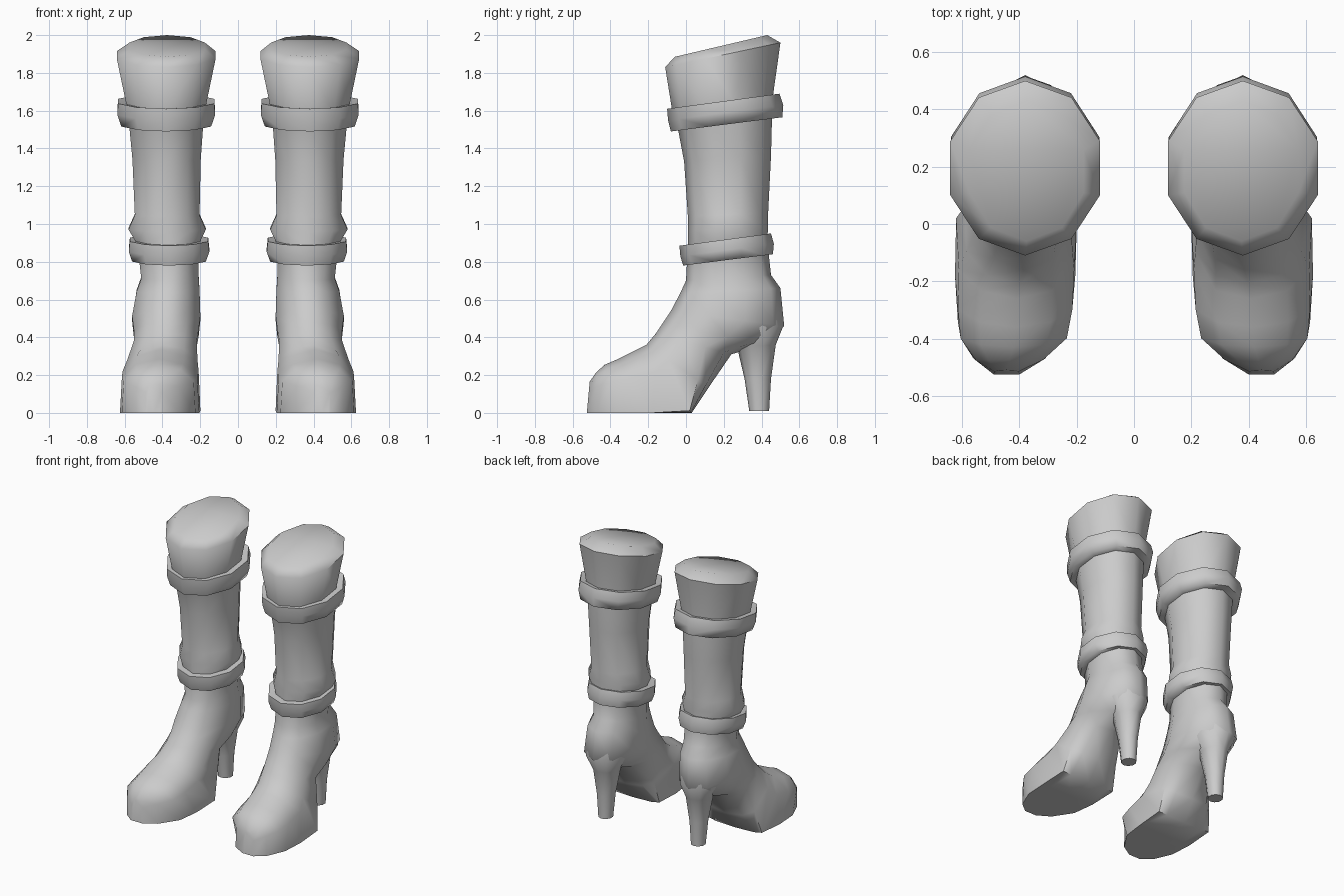
import bpy, bmesh, math

SIDES = 10
leather = bpy.data.materials.new("grey leather")
leather.diffuse_color = (0.6, 0.6, 0.6, 1)


def ring(bm, front, back, cx, hw, flat=0.0):
    """Ten-sided tilted ring between a front and a back (y, z) point; flat squares off its back half."""
    verts = []
    for i in range(SIDES):
        a = 2 * math.pi * i / SIDES
        c, s = math.cos(a), math.sin(a)
        if c < -0.01:
            wide = 0.0 if abs(s) < 0.01 else math.copysign(1.0 if c > -0.5 else 0.72, s)
            c += (-1 - c) * flat
            s += (wide - s) * flat
        t = (1 - c) / 2
        verts.append(bm.verts.new((cx + hw * s,
                                   front[0] + (back[0] - front[0]) * t,
                                   front[1] + (back[1] - front[1]) * t)))
    return verts


def loft(name, rows, closed=False, angle=60):
    """Skin a list of rings, mirror it to the other foot and smooth it."""
    bm = bmesh.new()
    rings = [ring(bm, *r) for r in rows]
    pairs = list(zip(rings, rings[1:]))
    if closed:
        pairs.append((rings[-1], rings[0]))
    else:
        bm.faces.new(rings[0])
        bm.faces.new(rings[-1])
    for a, b in pairs:
        for i in range(SIDES):
            j = (i + 1) % SIDES
            bm.faces.new((a[i], a[j], b[j], b[i]))
    bmesh.ops.recalc_face_normals(bm, faces=bm.faces)
    me = bpy.data.meshes.new(name)
    bm.to_mesh(me)
    bm.free()
    me.materials.append(leather)
    ob = bpy.data.objects.new(name, me)
    bpy.context.collection.objects.link(ob)
    ob.modifiers.new("other foot", 'MIRROR').use_mirror_merge = False
    bpy.ops.object.select_all(action='DESELECT')
    ob.select_set(True)
    bpy.context.view_layer.objects.active = ob
    bpy.ops.object.shade_smooth_by_angle(angle=math.radians(angle))
    return ob


# Shaft, ankle and foot: front point, back point, centre x, half width, flatness of the sole
loft("boot_body", [
    ((-0.06, 1.885), (0.43, 2.00), 0.375, 0.21),
    ((-0.11, 1.83), (0.50, 1.96), 0.38, 0.275),
    ((-0.07, 1.58), (0.455, 1.64), 0.38, 0.215),
    ((-0.04, 1.49), (0.455, 1.55), 0.38, 0.205),
    ((-0.01, 1.33), (0.45, 1.36), 0.378, 0.19),
    ((0.01, 1.04), (0.435, 1.06), 0.375, 0.18),
    ((0.01, 0.96), (0.435, 0.99), 0.375, 0.215),
    ((0.01, 0.88), (0.43, 0.91), 0.37, 0.17),
    ((0.0, 0.70), (0.45, 0.73), 0.36, 0.16),
    ((-0.03, 0.635), (0.50, 0.66), 0.37, 0.175),
    ((-0.08, 0.54), (0.52, 0.46), 0.38, 0.19),
    ((-0.12, 0.48), (0.40, 0.36), 0.38, 0.18),
    ((-0.16, 0.42), (0.24, 0.31), 0.385, 0.175),
    ((-0.21, 0.36), (0.12, 0.135), 0.40, 0.195, 0.5),
    ((-0.26, 0.335), (0.03, 0.0), 0.41, 0.212, 0.9),
    ((-0.36, 0.285), (-0.18, 0.0), 0.415, 0.21, 1),
    ((-0.43, 0.255), (-0.34, 0.0), 0.42, 0.195, 1),
    ((-0.475, 0.215), (-0.47, 0.0), 0.435, 0.125, 1),
    ((-0.51, 0.165), (-0.525, 0.0), 0.445, 0.045, 1),
])

# Heel, flaring up into the back of the boot
loft("heel", [
    ((0.335, 0.01), (0.44, 0.01), 0.37, 0.05),
    ((0.31, 0.18), (0.45, 0.18), 0.37, 0.062),
    ((0.27, 0.35), (0.475, 0.36), 0.37, 0.09),
    ((0.20, 0.44), (0.515, 0.46), 0.375, 0.145),
    ((0.15, 0.56), (0.49, 0.58), 0.375, 0.13),
])

# Tilted straps round the calf and the ankle
loft("calf_strap", [
    ((-0.02, 1.61), (0.41, 1.67), 0.38, 0.18),
    ((-0.10, 1.61), (0.495, 1.69), 0.38, 0.268),
    ((-0.095, 1.55), (0.515, 1.63), 0.38, 0.272),
    ((-0.08, 1.49), (0.51, 1.565), 0.38, 0.25),
    ((0.0, 1.50), (0.42, 1.555), 0.38, 0.18),
], closed=True, angle=75)
loft("ankle_strap", [
    ((0.04, 0.89), (0.39, 0.935), 0.365, 0.14),
    ((-0.035, 0.885), (0.45, 0.95), 0.365, 0.218),
    ((-0.03, 0.83), (0.465, 0.895), 0.365, 0.224),
    ((-0.015, 0.78), (0.46, 0.84), 0.365, 0.205),
    ((0.05, 0.79), (0.40, 0.835), 0.365, 0.14),
], closed=True, angle=75)
